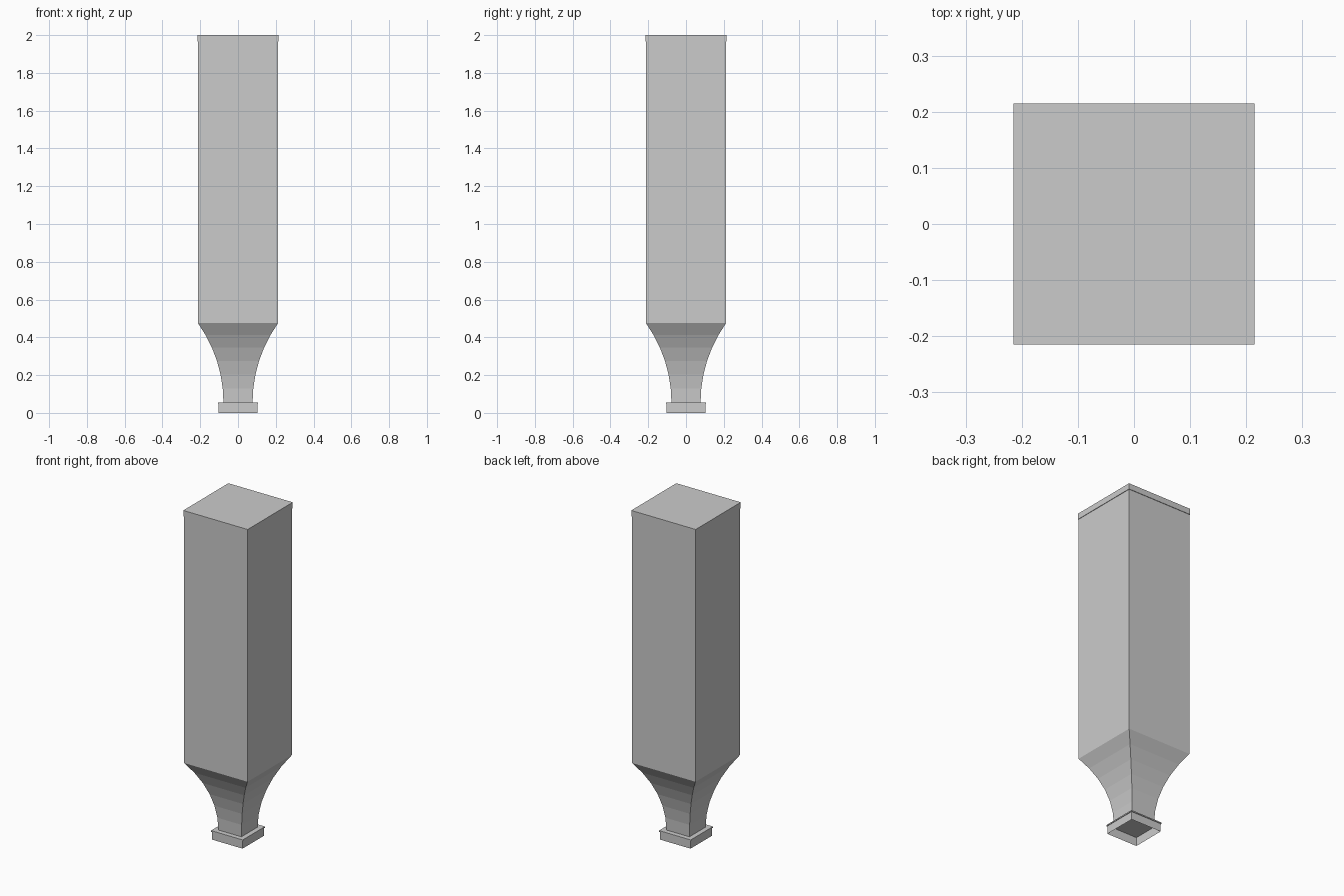
import bpy, bmesh, math

cube = bpy.data.objects.get("Cube")
if cube:
    bpy.data.objects.remove(cube, do_unlink=True)

grey = bpy.data.materials.new("light_grey")
grey.use_nodes = True
colour = (0.6, 0.6, 0.6, 1)
grey.diffuse_color = colour
grey.node_tree.nodes["Principled BSDF"].inputs["Base Color"].default_value = colour


def square_loft(name, profile, cap_top=False):
    """Loft square rings through (half_width, height) pairs, open at the bottom."""
    bm = bmesh.new()
    rings = [[bm.verts.new((sx * r, sy * r, z))
              for sx, sy in ((-1, -1), (1, -1), (1, 1), (-1, 1))]
             for r, z in profile]
    for low, high in zip(rings, rings[1:]):
        for i in range(4):
            j = (i + 1) % 4
            bm.faces.new((low[i], low[j], high[j], high[i]))
    if cap_top:
        bm.faces.new(rings[-1])
    mesh = bpy.data.meshes.new(name)
    bm.to_mesh(mesh)
    bm.free()
    mesh.materials.append(grey)
    obj = bpy.data.objects.new(name, mesh)
    bpy.context.collection.objects.link(obj)
    return obj


BODY, NECK = 0.212, 0.077
FOOT_TOP, SHOULDER, CAP_BASE = 0.055, 0.475, 1.965

# Hollow foot with a thin projecting lip
square_loft("foot", [(0.102, 0), (0.102, 0.048), (0.106, 0.048),
                     (0.106, FOOT_TOP)], cap_top=True)

# Neck sweeping out along a circular arc
rise, run = SHOULDER - FOOT_TOP, BODY - NECK
sweep = 2 * math.atan2(run, rise)
radius = rise / math.sin(sweep)
angles = [sweep * i / 6 for i in range(7)]
square_loft("neck", [(NECK + radius * (1 - math.cos(a)),
                      FOOT_TOP + radius * math.sin(a)) for a in angles])

# Tall square shaft
square_loft("shaft", [(BODY, SHOULDER), (BODY, CAP_BASE)])

# Slightly overhanging top slab
square_loft("top_slab", [(BODY, CAP_BASE), (0.215, CAP_BASE), (0.215, 2)],
            cap_top=True)
